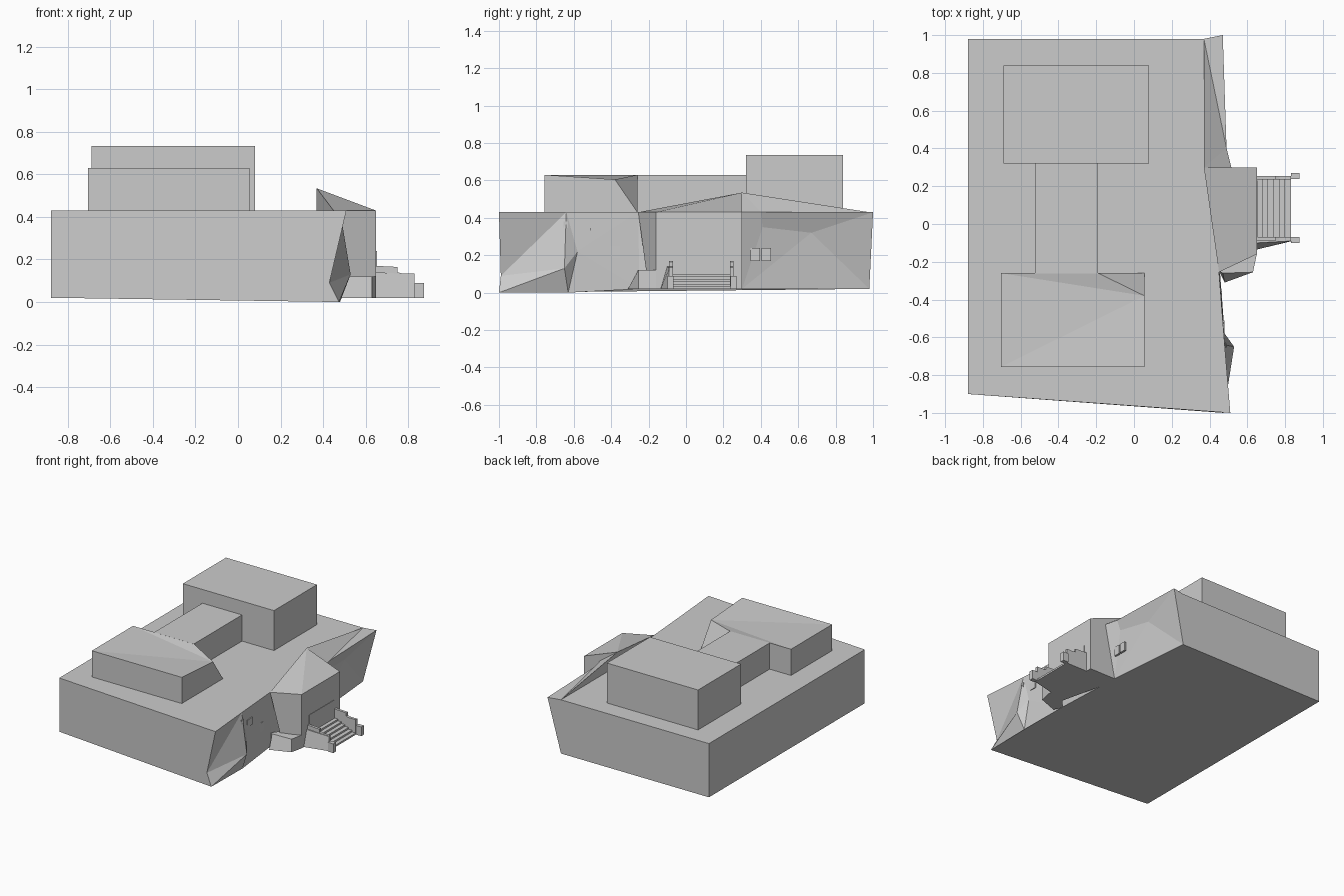
import bpy, bmesh
from mathutils import Vector

if "Cube" in bpy.data.objects:
    bpy.data.objects.remove(bpy.data.objects["Cube"])


def solid(name, points, faces):
    """Mesh from named points; each face is a string of point names."""
    bm = bmesh.new()
    v = {k: bm.verts.new(p) for k, p in points.items()}
    for f in faces:
        bm.faces.new([v[k] for k in f.split()])
    bmesh.ops.recalc_face_normals(bm, faces=bm.faces)
    me = bpy.data.meshes.new(name)
    bm.to_mesh(me)
    bm.free()
    ob = bpy.data.objects.new(name, me)
    bpy.context.collection.objects.link(ob)
    return ob


def loft(name, low, high):
    """Closed solid between two matching loops of 3D points."""
    n = len(low)
    pts = {f"l{i}": p for i, p in enumerate(low)}
    pts |= {f"h{i}": p for i, p in enumerate(high)}
    faces = [" ".join(f"l{i}" for i in range(n)), " ".join(f"h{i}" for i in range(n))]
    faces += [f"l{i} l{(i+1)%n} h{(i+1)%n} h{i}" for i in range(n)]
    return solid(name, pts, faces)


def box(name, x0, x1, y0, y1, z0, z1):
    base = [(x0, y0), (x1, y0), (x1, y1), (x0, y1)]
    return loft(name, [(*p, z0) for p in base], [(*p, z1) for p in base])


def profile_y(name, prof, y0, y1):
    """Extrude an x-z profile along y."""
    return loft(name, [(x, y0, z) for x, z in prof], [(x, y1, z) for x, z in prof])


# main building with its irregular east wall and raised roof ridge
P = dict(
    a0=(-.88, .98, .02), a1=(-.88, .98, .43), b0=(-.88, -.9, .02), b1=(-.88, -.9, .43),
    c1=(.51, -1, .43), cp=(.43, -.99, .09), cq=(.475, -1, 0),
    n1=(.48, -.64, .43), nm=(.53, -.65, .13), nt=(.48, -.63, .0), v=(.48, -.58, .22),
    e1=(.45, -.255, .43), e0=(.455, -.25, .02),
    g=(.37, .3, .535), g1=(.37, .3, .43), h0=(.43, .3, .02), p=(.515, .3, .43),
    K=(.49, .4, .43), k=(.47, .41, .35), m=(.43, .67, .32),
    d0=(.37, .98, .02), d1=(.37, .98, .43), d2=(.47, 1, .43))
solid("main_building", P, [
    "a1 b1 c1 n1 e1 g1 d1", "a0 d0 h0 e0 nt cq b0", "a0 a1 b1 b0", "a0 d0 d2 d1 a1",
    "b0 cq cp c1 b1", "c1 cp n1", "cp nm n1", "cp cq nm", "cq nt nm",
    "nm nt v", "nm v n1", "v nt e0", "v e0 e1", "v e1 n1",
    "g1 e1 g", "d1 g1 g", "d1 g K", "g p K", "d1 K d2",
    "d2 K k m", "d2 m d0", "m k h0", "m h0 d0", "k K p h0", "g e1 e0 h0 p"])

# entrance block with its sloping roof
E = dict(
    g=(.37, .3, .535), e1=(.45, -.255, .43), s1=(.65, -.16, .43), n1=(.65, .3, .43),
    e0=(.52, -.2, .02), s0=(.65, -.16, .02), n0=(.65, .3, .02), g0=(.4, .3, .02))
solid("entrance_block", E, [
    "g e1 s1", "g s1 n1", "e1 e0 s0 s1", "s1 s0 n0 n1", "g n1 n0 g0", "g g0 e0 e1", "g0 n0 s0 e0"])

# low buttress at the entrance corner
loft("buttress",
     [(.45, -.25, .02), (.48, -.31, .02), (.63, -.255, .02), (.65, -.16, .02), (.52, -.16, .02)],
     [(.45, -.25, .12), (.47, -.26, .12), (.63, -.255, .12), (.65, -.16, .12), (.52, -.16, .12)])

# roof blocks
box("north_roof_block", -.69, .08, .32, .84, .43, .735)
box("middle_roof_block", -.525, -.19, -.262, .32, .43, .63)
S = dict(
    a=(-.705, -.757, .43), b=(.055, -.757, .43), c=(.055, -.26, .43), m=(-.19, -.26, .43), d=(-.705, -.26, .43),
    A=(-.705, -.757, .63), B=(.055, -.757, .63), C=(.055, -.38, .605), M=(-.19, -.26, .63), D=(-.705, -.26, .63))
solid("south_roof_block", S, [
    "a b c m d", "A B C", "A C D", "D C M", "a b B A", "b c C B", "c M C", "c m M", "m d D M", "d a A D"])

# front steps
n = 6
prof = [(.65, .02), (.65, .10)]
for i in range(n):
    x = .65 + .18 * (i + 1) / n
    z = .10 - .08 * i / n
    prof += [(x, z), (x, z - .08 / n)]
profile_y("front_steps", prof[:-1] + [(.83, .02)], -.07, .24)

# stepped side rails and end posts
rail = [(.65, .02), (.83, .02), (.83, .135), (.77, .135), (.75, .14), (.75, .165), (.65, .17)]
for side, y0, y1 in (("south", -.09, -.07), ("north", .235, .255)):
    profile_y(side + "_rail", rail, y0, y1)
for side, y0, y1 in (("south", -.1, -.068), ("north", .238, .27)):
    box(side + "_post", .83, .875, y0, y1, .02, .09)
loft("south_rail_flare", [(.65, -.135, .02), (.83, -.092, .02), (.65, -.085, .02)],
     [(.65, -.1, .14), (.83, -.09, .13), (.65, -.085, .14)])

# door panel and windows
box("door_panel", .645, .653, -.07, .23, .10, .24)
for i, (x, y0, y1, z0, z1) in enumerate([
        (.465, .345, .395, .17, .24), (.465, .405, .455, .17, .24),
        (.475, -.57, -.51, .29, .345), (.46, -.41, -.355, .185, .25), (.485, -.655, -.63, .345, .38)]):
    box(f"window_{i + 1}", x - .01, x + .005, y0, y1, z0, z1)
